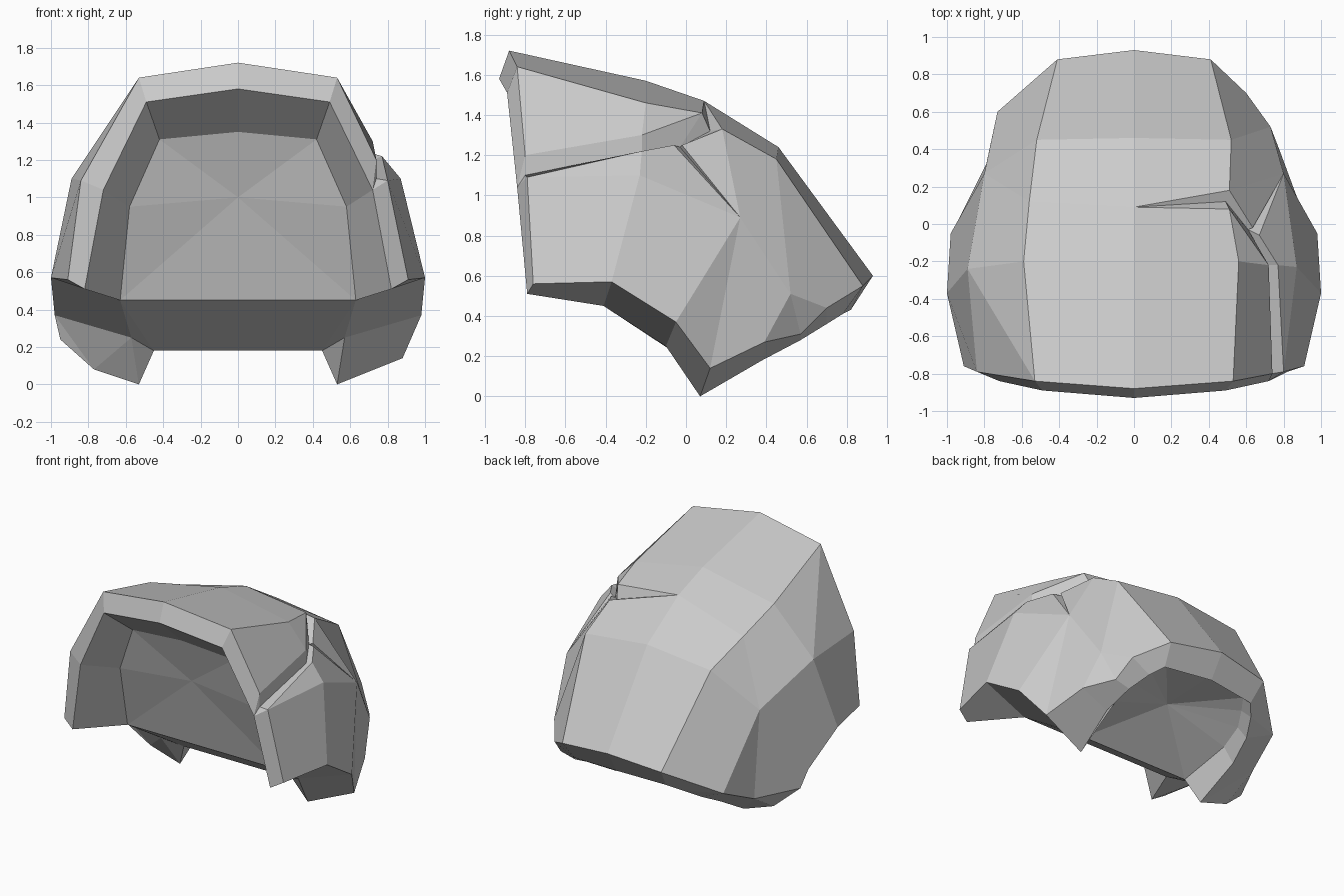
import bpy, bmesh

if "Cube" in bpy.data.objects:
    bpy.data.objects.remove(bpy.data.objects["Cube"])

bm = bmesh.new()


def face(points, side):
    """Add one face, dropping repeated corners."""
    unique = []
    for p in points:
        if p not in unique:
            unique.append(p)
    if len(unique) > 2:
        bm.faces.new([bm.verts.new((p[0] * side, p[1], p[2])) for p in unique])


def strip(a, b, sides=(1, -1)):
    """Bridge two profiles; repeated points collapse to triangles."""
    for side in sides:
        for i in range(len(a) - 1):
            face([a[i], a[i + 1], b[i + 1], b[i]], side)


def fan(centre, rim, sides=(1, -1)):
    strip(rim, [centre] * len(rim), sides)


# Outer profiles of one half, front to back: crown, edge of crown, side, lower rim
crown = [(0, -.88, 1.72), (0, -.2, 1.57), (0, .09, 1.47), (0, .46, 1.24), (0, .93, .6)]
edge = [(.53, -.84, 1.64), (.59, -.2, 1.45), (.56, .12, 1.32), (.52, .45, 1.18), (.41, .88, .55)]
side = [(.84, -.79, 1.09), (.89, -.24, 1.1), (.8, .27, .89), (.73, .52, .51), (.6, .7, .44)]
front_rim = [(.91, -.76, .56), (1, -.37, .57), (.98, -.05, .37)]

# Front opening: lip and recessed wall
lip = [(0, -.93, 1.58), (.49, -.89, 1.51), (.72, -.84, 1.04), (.82, -.79, .51)]
wall = [(0, -.67, 1.35), (.42, -.65, 1.31), (.58, -.57, .95), (.63, -.41, .45)]
wall_foot = (0, -.41, .45)

# Underside: side flap tip, lower ring and recess
tip, flap = (.53, .07, 0), (.57, -.1, .25)
under = [tip, (.56, .38, .18), (.52, .57, .28), (.45, .7, .36), (.38, .78, .41), (0, .82, .43)]
recess = [(.45, 0, .18), (.48, .38, .28), (.46, .55, .35), (.4, .66, .41), (.34, .75, .45), (0, .78, .47)]
under_front = (0, 0, .18)

# Left half: plain crown, rounded flap
L, back = [-1], (.73, .6, .37)
l_rim = front_rim + [(.95, 0, .24), (.79, .32, .24), back]
strip(crown, edge, L)
strip(edge[:1] + edge[:4], side[:2] + [side[1], side[2], side[2]], L)
face([edge[3], edge[4], back], -1)
face([edge[3], back, side[2]], -1)
strip([side[0], side[1], side[2], side[2], side[2], side[2]], l_rim, L)
strip([crown[0], edge[0], side[0], l_rim[0]], lip, L)
ear = (.77, .06, .08)
fan(ear, [l_rim[4], l_rim[3], l_rim[2], flap, tip, l_rim[4]], L)
strip([l_rim[4], l_rim[4], back, back, edge[4], crown[4]], under, L)

# Right half: parting groove with upper lip, floor and lower lip
R = [1]
edge_r = edge[:1] + [(.56, -.2, 1.46), (.51, .08, 1.41)]
side_r = [(.8, -.79, 1.09), (.87, -.23, 1.1)] + side[2:]
r_rim = front_rim + [(.88, .12, .14), (.78, .39, .27), (.64, .57, .31), side[4]]
upper = [(.74, -.8, 1.2), (.72, -.22, 1.3), edge_r[2], edge_r[2], crown[2]]
floor = [(.74, -.8, 1.1), (.72, -.22, 1.2), (.61, -.03, 1.24), (.49, .12, 1.32), crown[2]]
lower = [side_r[0], (.77, -.22, 1.22), (.67, -.06, 1.25), (.51, .18, 1.33), crown[2]]
groove_end = (.635, -.02, 1.25)
strip(crown[:3], edge_r, R)
strip(edge_r, upper[:3], R)
strip(upper, floor, R)
strip(floor[:3], lower[:3], R)
strip(floor[2:], [groove_end] + lower[3:], R)
for tri in ([floor[2], lower[2], side[2]], [floor[2], side[2], groove_end],
            [groove_end, lower[3], side[2]]):
    face(tri, 1)
fan(side_r[1], lower[:3] + [side[2]], R)
strip(crown[2:], [lower[3]] + edge[3:], R)
strip([lower[3], edge[3], edge[4]], side[2:], R)
strip([side_r[0], side_r[1], side[2], side[2], side[3], side[3], side[4]], r_rim, R)
strip([crown[0], edge[0], upper[0], floor[0], side_r[0], r_rim[0]],
      [lip[0], lip[1], lip[2], lip[2], lip[2], lip[3]], R)
strip([flap, r_rim[2]], [tip, r_rim[3]], R)
strip(r_rim[3:] + [edge[4], crown[4]], under, R)

# Front recess
strip(lip, wall)
fan((0, -.55, 1.0), wall + [wall_foot])

# Front underside band and inner flaps
strip([lip[3], wall[3]], front_rim[:2])
strip([wall_foot, wall[3], wall[3], front_rim[1]],
      [under_front, recess[0], flap, front_rim[2]])
strip([recess[0], flap], [tip, tip])

# Bottom recess
strip(under, recess)
fan((0, .35, .45), [under_front] + recess)

# Weld and finish
bmesh.ops.remove_doubles(bm, verts=bm.verts, dist=0.002)
bmesh.ops.recalc_face_normals(bm, faces=bm.faces)
mesh = bpy.data.meshes.new("hair_cap")
bm.to_mesh(mesh)
bm.free()
bpy.context.collection.objects.link(bpy.data.objects.new("hair_cap", mesh))
